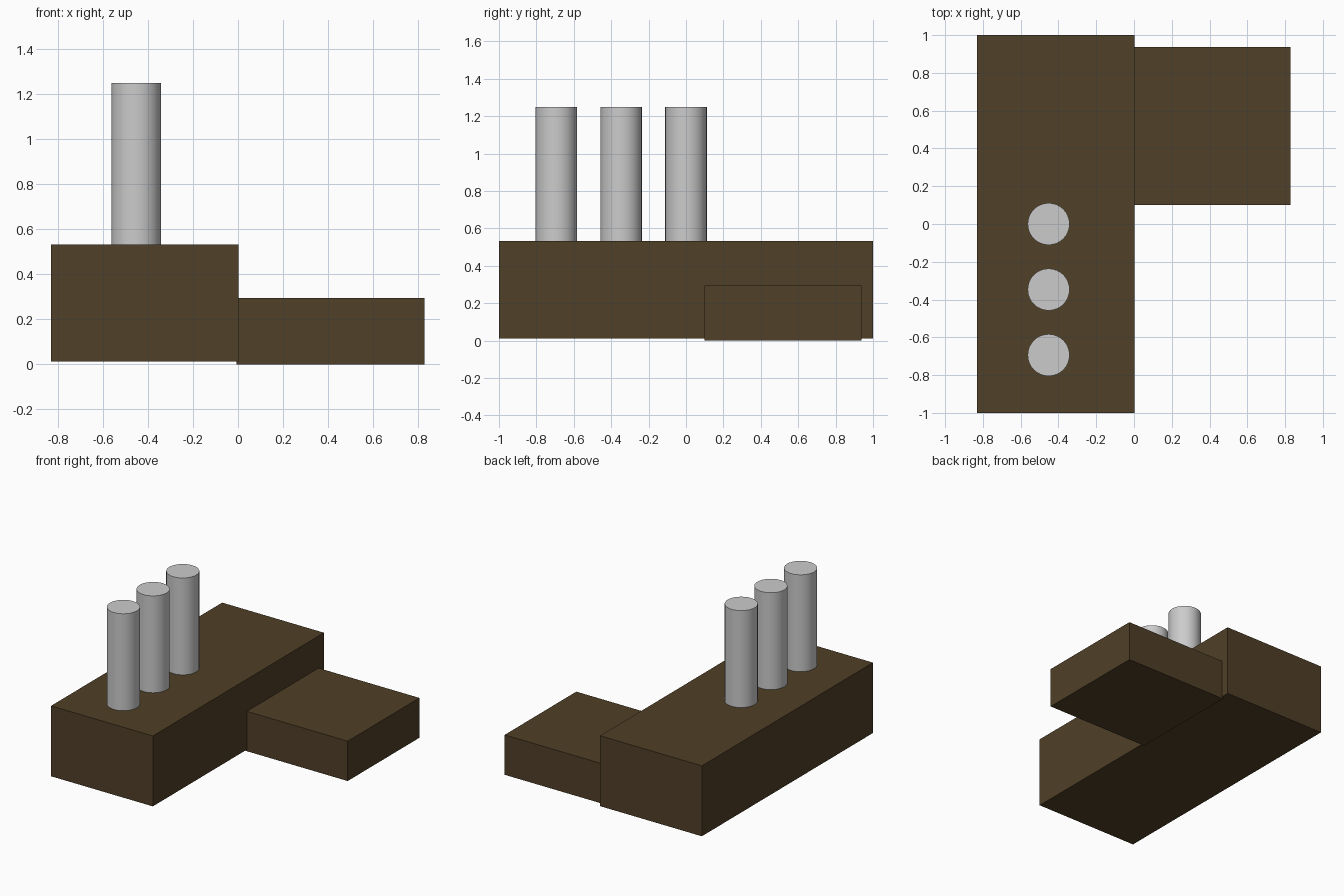
import bpy
import math

if "Cube" in bpy.data.objects:
    bpy.data.objects.remove(bpy.data.objects["Cube"])

brown = bpy.data.materials.new("brown")
brown.diffuse_color = (0.08, 0.05, 0.02, 1.0)
brown.use_nodes = True
brown.node_tree.nodes["Principled BSDF"].inputs["Base Color"].default_value = brown.diffuse_color


def box(name, lo, hi):
    """Axis-aligned brown box between two corners."""
    bpy.ops.mesh.primitive_cube_add(
        size=1, location=[(a + b) / 2 for a, b in zip(lo, hi)])
    ob = bpy.context.object
    ob.name = name
    ob.scale = [b - a for a, b in zip(lo, hi)]
    bpy.ops.object.transform_apply(location=False, rotation=False, scale=True)
    ob.data.materials.append(brown)


def chimney(name, x, y, z0, z1, radius=0.111):
    """Upright grey stack, sunk slightly into the roof."""
    bpy.ops.mesh.primitive_cylinder_add(
        vertices=32, radius=radius, depth=z1 - z0, location=(x, y, (z0 + z1) / 2))
    bpy.context.object.name = name
    bpy.ops.object.shade_smooth_by_angle(angle=math.radians(30))


# Tall hall and low side annex
box("main_hall", (-0.83, -1.0, 0.012), (0.003, 1.0, 0.533))
box("side_annex", (-0.007, 0.1, 0.0), (0.828, 0.938, 0.295))

# Row of three chimneys
for i in range(3):
    chimney(f"chimney_{i + 1}", -0.452, -0.347 * i, 0.5, 1.25)
